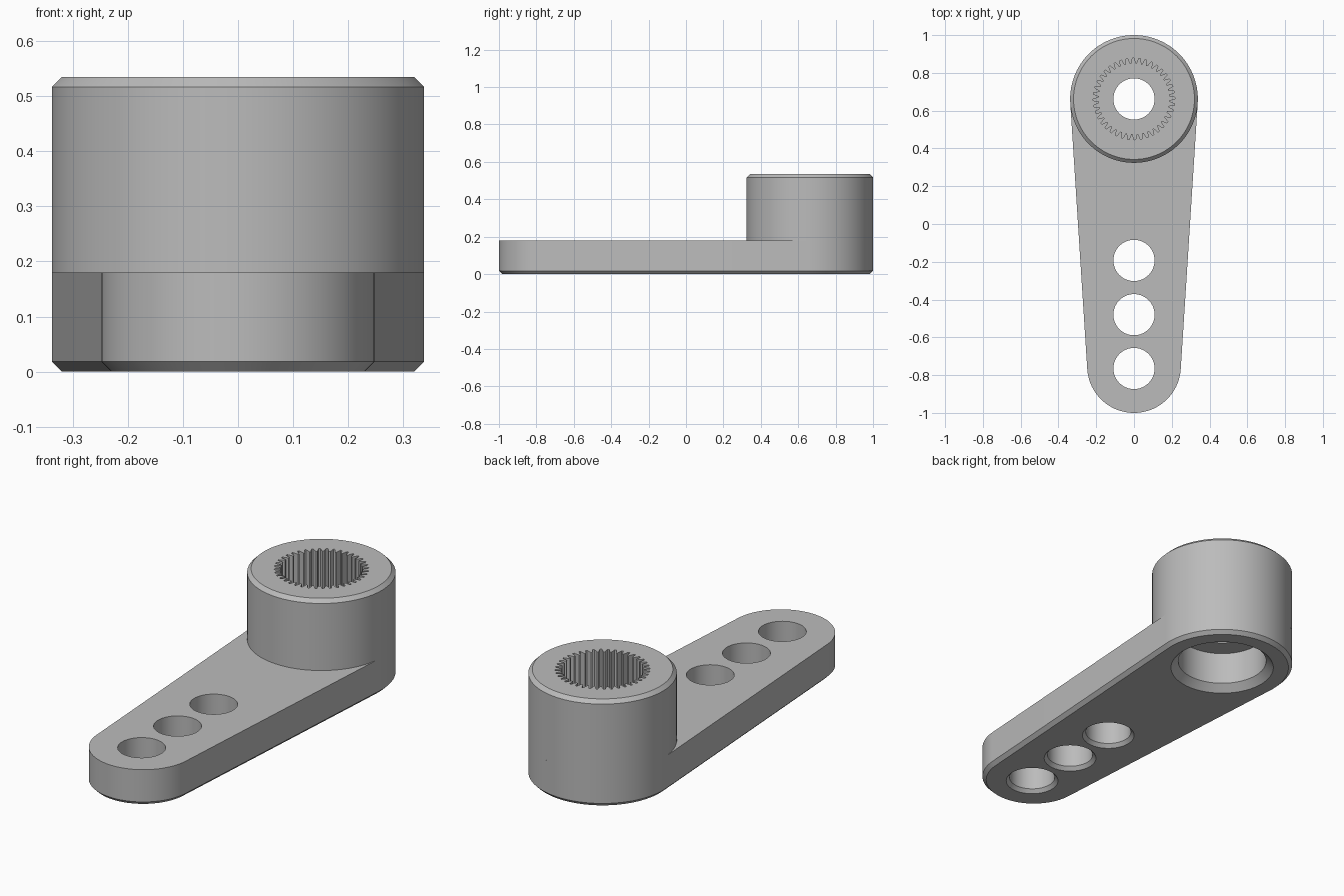
import bpy
import bmesh
from math import sin, cos, pi, asin

if "Cube" in bpy.data.objects:
    bpy.data.objects.remove(bpy.data.objects["Cube"], do_unlink=True)

HUB_Y, HUB_R = 0.662, 0.338
TIP_Y, TIP_R = -0.752, 0.248
ARM_TOP, HUB_TOP, BEVEL = 0.18, 0.535, 0.018
HOLES_Y = (-0.765, -0.48, -0.193)
HOLE_R = 0.109
TEETH = 40
SEGS = TEETH * 4

grey = bpy.data.materials.new("grey plastic")
grey.use_nodes = True
grey.diffuse_color = (0.5, 0.5, 0.5, 1)
grey.node_tree.nodes["Principled BSDF"].inputs["Base Color"].default_value = (0.5, 0.5, 0.5, 1)


def circle(bm, y, r, z, n=SEGS):
    return [bm.verts.new((r * cos(2 * pi * i / n), y + r * sin(2 * pi * i / n), z))
            for i in range(n)]


def spline_ring(bm, z, root=0.216, tip=0.187):
    """Toothed ring: two root points and two tip points per tooth."""
    ring = []
    for i in range(SEGS):
        a = 2 * pi * i / SEGS
        r = root if i % 4 < 2 else tip
        ring.append(bm.verts.new((r * cos(a), HUB_Y + r * sin(a), z)))
    return ring


def arm_outline(bm, inset, z, n=64):
    """Two arcs joined by their common tangents."""
    a = asin((HUB_R - TIP_R) / (HUB_Y - TIP_Y))
    ring = []
    for y, r, start, sweep in ((HUB_Y, HUB_R, -a, pi + 2 * a),
                               (TIP_Y, TIP_R, pi + a, pi - 2 * a)):
        for i in range(n + 1):
            t = start + sweep * i / n
            ring.append(bm.verts.new(((r - inset) * cos(t), y + (r - inset) * sin(t), z)))
    return ring


def loft(bm, rings):
    for low, high in zip(rings, rings[1:]):
        n = len(low)
        for i in range(n):
            j = (i + 1) % n
            bm.faces.new((low[i], low[j], high[j], high[i]))


def cap(bm, loops, up):
    """Flat face bounded by the first loop and pierced by the others."""
    edges = []
    for ring in loops:
        for i, v in enumerate(ring):
            w = ring[(i + 1) % len(ring)]
            edges.append(bm.edges.get((v, w)) or bm.edges.new((v, w)))
    made = bmesh.ops.triangle_fill(bm, edges=edges, use_beauty=True, normal=(0, 0, up))
    for f in made["geom"]:
        if isinstance(f, bmesh.types.BMFace):
            f.normal_update()
            if f.normal.z * up < 0:
                f.normal_flip()


def finish(bm, name):
    mesh = bpy.data.meshes.new(name)
    bm.to_mesh(mesh)
    bm.free()
    mesh.materials.append(grey)
    obj = bpy.data.objects.new(name, mesh)
    bpy.context.collection.objects.link(obj)
    bpy.ops.object.select_all(action="DESELECT")
    obj.select_set(True)
    bpy.context.view_layer.objects.active = obj
    bpy.ops.object.shade_smooth_by_angle(angle=pi / 7)


# Tapered arm with a bevelled underside and three through holes
bm = bmesh.new()
sides = [arm_outline(bm, BEVEL, 0), arm_outline(bm, 0, BEVEL), arm_outline(bm, 0, ARM_TOP)]
loft(bm, sides)
top_loops, bottom_loops = [sides[-1]], [sides[0]]
for y in HOLES_Y:
    wall = [circle(bm, y, HOLE_R, ARM_TOP, 64), circle(bm, y, HOLE_R, BEVEL, 64),
            circle(bm, y, HOLE_R + 0.016, 0, 64)]
    loft(bm, wall)
    top_loops.append(wall[0])
    bottom_loops.append(wall[-1])
top_loops.append(circle(bm, HUB_Y, 0.3, ARM_TOP))
bottom_loops.append(circle(bm, HUB_Y, 0.247, 0))
cap(bm, top_loops, 1)
cap(bm, bottom_loops, -1)
finish(bm, "arm")

# Hub: outer wall, toothed socket, web with screw hole, lower counterbore
bm = bmesh.new()
outer = [circle(bm, HUB_Y, r, z) for r, z in
         ((HUB_R, ARM_TOP), (HUB_R, HUB_TOP - BEVEL), (HUB_R - BEVEL, HUB_TOP))]
socket = [spline_ring(bm, HUB_TOP), spline_ring(bm, 0.25)]
bore = [circle(bm, HUB_Y, r, z) for r, z in
        ((HOLE_R, 0.25), (HOLE_R, 0.2), (0.212, 0.2), (0.212, 0.035), (0.247, 0))]
loft(bm, outer + socket + bore)
finish(bm, "splined_hub")
